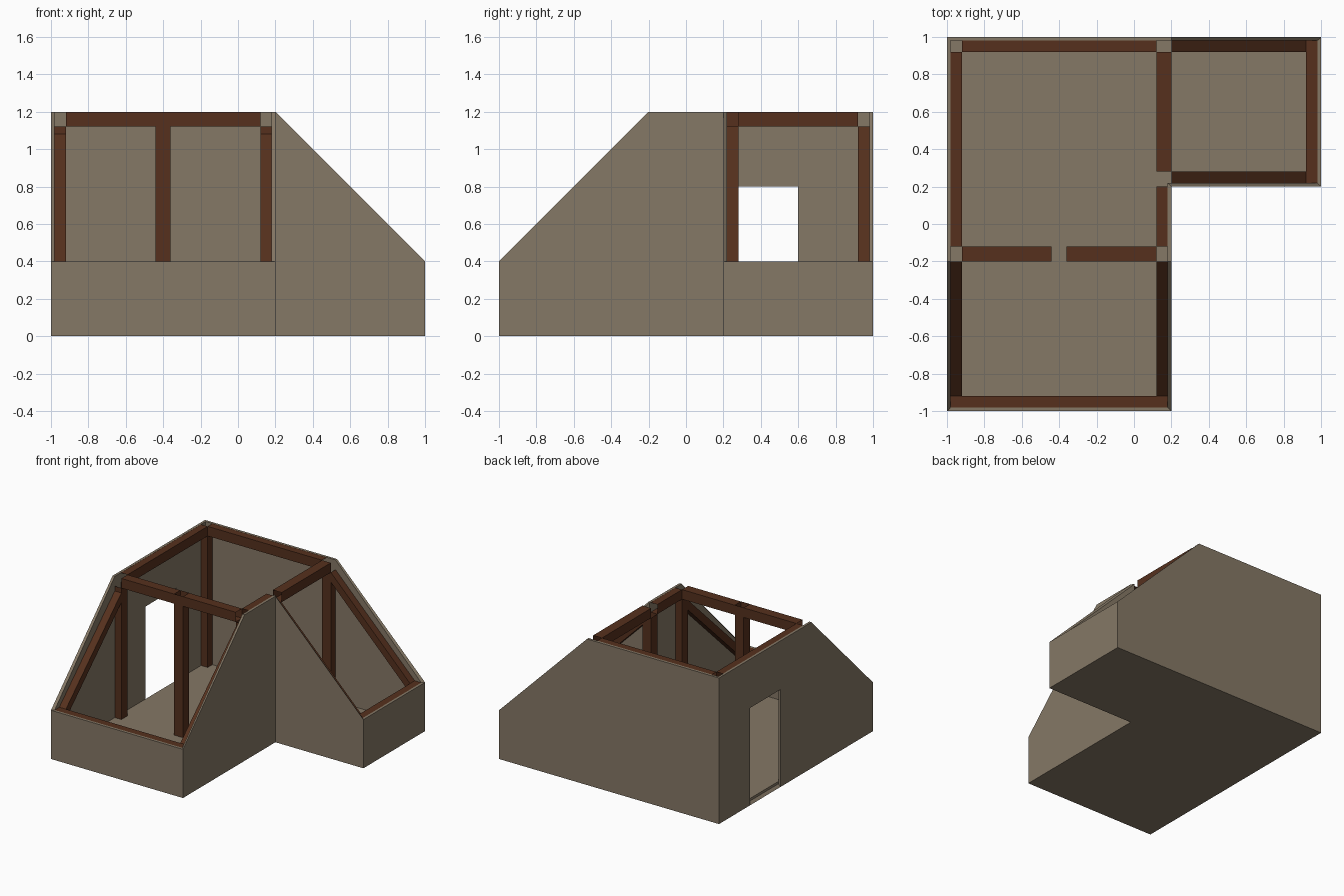
import bpy, bmesh

if "Cube" in bpy.data.objects:
    bpy.data.objects.remove(bpy.data.objects["Cube"])

def material(name, rgb):
    m = bpy.data.materials.new(name)
    m.diffuse_color = (*rgb, 1)
    m.use_nodes = True
    m.node_tree.nodes["Principled BSDF"].inputs["Base Color"].default_value = m.diffuse_color
    return m

STONE = material("tan plaster", (0.235, 0.188, 0.132))
WOOD = material("dark brown wood", (0.092, 0.030, 0.0125))

def make(name, faces, mat):
    """Mesh object from a list of point loops, welded into one surface."""
    bm = bmesh.new()
    for loop in faces:
        bm.faces.new([bm.verts.new(p) for p in loop])
    bmesh.ops.remove_doubles(bm, verts=bm.verts, dist=1e-5)
    bmesh.ops.recalc_face_normals(bm, faces=bm.faces)
    me = bpy.data.meshes.new(name)
    bm.to_mesh(me)
    bm.free()
    me.materials.append(mat)
    ob = bpy.data.objects.new(name, me)
    bpy.context.collection.objects.link(ob)
    return ob

def tube(name, a, b, axis):
    """Timber from corner a to corner b, open at both ends along axis."""
    u, v = [i for i in range(3) if i != axis]
    ring = []
    for pu, pv in ((a[u], a[v]), (b[u], a[v]), (b[u], b[v]), (a[u], b[v])):
        ends = []
        for pa in (a[axis], b[axis]):
            p = [0, 0, 0]
            p[u], p[v], p[axis] = pu, pv, pa
            ends.append(tuple(p))
        ring.append(ends)
    faces = [(ring[i][0], ring[i][1], ring[(i + 1) % 4][1], ring[(i + 1) % 4][0]) for i in range(4)]
    return make(name, faces, WOOD)

def rafter(name, side, axis, low, high, depth=0.08):
    """Sloped timber; low/high are (position, top height), side is its width range."""
    ring = []
    for s, d in ((side[0], 0), (side[1], 0), (side[1], depth), (side[0], depth)):
        ring.append([(p, s, z - d) if axis == 0 else (s, p, z - d) for p, z in (low, high)])
    faces = [(ring[i][0], ring[i][1], ring[(i + 1) % 4][1], ring[(i + 1) % 4][0]) for i in range(4)]
    return make(name, faces, WOOD)

# Outer shell: L-shaped floor and walls, with sloped wall tops and a doorway
H, L = 1.2, 0.4
left = [(-1, 0), (0.2, 0), (0.2, 0.8), (0.6, 0.8), (0.6, 0), (1, 0), (1, H), (-0.2, H), (-1, L)]
inner = [(-1, 0), (0.2, 0), (0.2, H), (-0.2, H), (-1, L)]
back = [(-1, 0), (1, 0), (1, L), (0.2, H), (-1, H)]
wing = [(0.2, 0), (1, 0), (1, L), (0.2, H)]
plan = [(-1, -1), (0.2, -1), (0.2, 0.2), (1, 0.2), (1, 1), (-1, 1), (-1, 0.6), (-1, 0.2)]
shell = make("walls", [
    [(-1, y, z) for y, z in left],
    [(0.2, y, z) for y, z in inner],
    [(x, 1, z) for x, z in back],
    [(x, 0.2, z) for x, z in wing],
    [(-1, -1, 0), (0.2, -1, 0), (0.2, -1, L), (-1, -1, L)],
    [(1, 0.2, 0), (1, 1, 0), (1, 1, L), (1, 0.2, L)],
    [(x, y, 0) for x, y in plan]], STONE)
mod = shell.modifiers.new("thickness", 'SOLIDIFY')
mod.thickness = 0.02
mod.offset = -1
mod.use_even_offset = True
mod.use_quality_normals = True

# Raised floor inside the walls
F = 0.04
inset = [(-0.98, -0.98), (0.18, -0.98), (0.18, 0.22), (0.98, 0.22), (0.98, 0.98), (-0.98, 0.98)]
n = len(inset)
make("floor", [[(x, y, F) for x, y in inset]] +
     [[(*inset[i], 0.02), (*inset[(i + 1) % n], 0.02), (*inset[(i + 1) % n], F), (*inset[i], F)]
      for i in range(n)], STONE)

# Upright posts: x range, y range, top
B = 1.12
for name, x0, x1, y0, y1, top in (
        ("front_left_post", -0.98, -0.92, -0.2, -0.12, B),
        ("front_middle_post", -0.44, -0.36, -0.2, -0.12, H),
        ("front_right_post", 0.12, 0.18, -0.2, -0.12, B),
        ("inner_corner_post", 0.12, 0.2, 0.2, 0.28, B),
        ("back_right_post", 0.12, 0.2, 0.92, 0.98, B),
        ("back_left_post", -0.98, -0.92, 0.92, 0.98, B)):
    tube(name, (x0, y0, F), (x1, y1, top), 2)

# Level beams around the flat top
for name, x0, x1, y0, y1, axis in (
        ("front_beam_left", -0.92, -0.44, -0.2, -0.12, 0),
        ("front_beam_right", -0.36, 0.12, -0.2, -0.12, 0),
        ("back_beam", -0.92, 0.12, 0.92, 0.98, 0),
        ("left_beam", -0.98, -0.92, -0.12, 0.92, 1),
        ("right_beam_front", 0.12, 0.18, -0.12, 0.2, 1),
        ("right_beam_back", 0.12, 0.2, 0.28, 0.92, 1)):
    tube(name, (x0, y0, B), (x1, y1, H - 0.001), axis)
# Short face of the front beam across the middle post
make("beam_joint", [[(-0.44, -0.2, B), (-0.36, -0.2, B), (-0.36, -0.2, H - 0.001), (-0.44, -0.2, H - 0.001)]], WOOD)

# Low plates on the short walls
tube("front_plate", (-0.98, -0.98, 0.32), (0.18, -0.92, L), 0)
tube("wing_plate", (0.92, 0.22, 0.32), (0.98, 0.98, L), 1)

# Sloped rafters beside the walls
for name, side in (("front_rafter_left", (-0.98, -0.92)), ("front_rafter_right", (0.12, 0.18))):
    rafter(name, side, 1, (-0.92, L), (-0.2, 1.08))
for name, side in (("wing_rafter_front", (0.22, 0.28)), ("wing_rafter_back", (0.92, 0.98))):
    rafter(name, side, 0, (0.92, L), (0.2, B))
